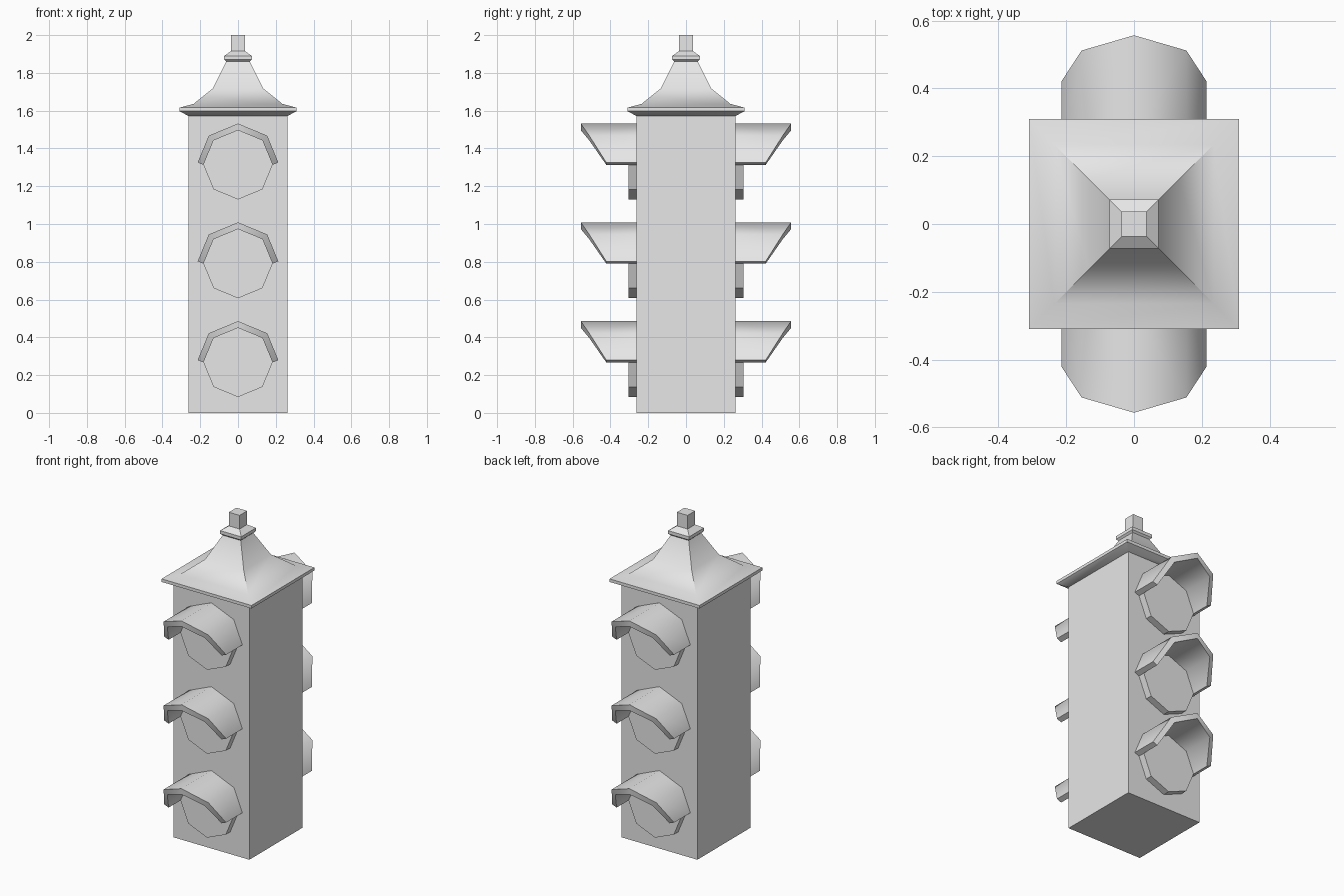
import bpy, bmesh
from math import sin, cos, radians

old = bpy.data.objects.get("Cube")
if old:
    bpy.data.objects.remove(old, do_unlink=True)

GREY = (0.8, 0.8, 0.8, 1)
grey = bpy.data.materials.new("light grey")
grey.use_nodes = True
grey.diffuse_color = GREY
grey.node_tree.nodes["Principled BSDF"].inputs["Base Color"].default_value = GREY


def add_part(name, bm, angle):
    bmesh.ops.recalc_face_normals(bm, faces=bm.faces)
    mesh = bpy.data.meshes.new(name)
    bm.to_mesh(mesh)
    bm.free()
    obj = bpy.data.objects.new(name, mesh)
    mesh.materials.append(grey)
    bpy.context.collection.objects.link(obj)
    bpy.ops.object.select_all(action='DESELECT')
    obj.select_set(True)
    bpy.context.view_layer.objects.active = obj
    bpy.ops.object.shade_smooth_by_angle(angle=radians(angle))


def loft(name, loops, angle, close_ends=True):
    """Skin a list of closed vertex loops."""
    bm = bmesh.new()
    rings = [[bm.verts.new(p) for p in loop] for loop in loops]
    for a, b in zip(rings, rings[1:]):
        for i in range(len(a)):
            j = (i + 1) % len(a)
            bm.faces.new((a[i], a[j], b[j], b[i]))
    if close_ends:
        bm.faces.new(rings[0])
        bm.faces.new(rings[-1])
    add_part(name, bm, angle)


def square(half, z):
    return [(half, half, z), (-half, half, z), (-half, -half, z), (half, -half, z)]


# Housing and flared square roof with finial
HALF = 0.262
loft("housing", [square(HALF, 0), square(HALF, 1.575)], 30)
roof_profile = [(HALF, 1.572), (0.31, 1.597), (0.31, 1.616), (0.235, 1.636),
                (0.133, 1.718), (0.062, 1.86)]
loft("roof", [square(*p) for p in roof_profile], 30)
finial_profile = [(0.06, 1.858), (0.073, 1.87), (0.073, 1.89),
                  (0.037, 1.915), (0.037, 2.0)]
loft("finial", [square(*p) for p in finial_profile], 30)

# Octagonal lamps, each under a slanted hood
R, WALL = 0.183, 0.033
MITER = R + WALL / cos(radians(22.5))
REACH = {0: 0.422, 45: 0.512, 90: 0.557, 135: 0.512, 180: 0.422}


def hood_section(a):
    """Inner and outer hood points at angle a around the lamp centre."""
    c, s = cos(radians(a)), sin(radians(a))
    inner = (R * c, R * s)
    if a in (0, 180):
        side = 1 if a == 0 else -1
        outer = (inner[0] + side * WALL * cos(radians(22.5)), WALL * sin(radians(22.5)))
    else:
        outer = (MITER * c, MITER * s)
    return inner, outer


for face, side in (("front", -1), ("back", 1)):
    for level, z in (("top", 1.313), ("middle", 0.79), ("bottom", 0.267)):
        octagon = [(R * cos(radians(a)), z + R * sin(radians(a))) for a in range(0, 360, 45)]
        loft(f"{face}_{level}_lamp",
             [[(x, side * y, h) for x, h in octagon] for y in (0.25, 0.305)], 30)
        loops = []
        for a, reach in REACH.items():
            (ix, iz), (ox, oz) = hood_section(a)
            loops.append([(ix, side * 0.255, z + iz), (ix, side * reach, z + iz),
                          (ox, side * reach, z + oz), (ox, side * 0.255, z + oz)])
        loft(f"{face}_{level}_hood", loops, 50)
